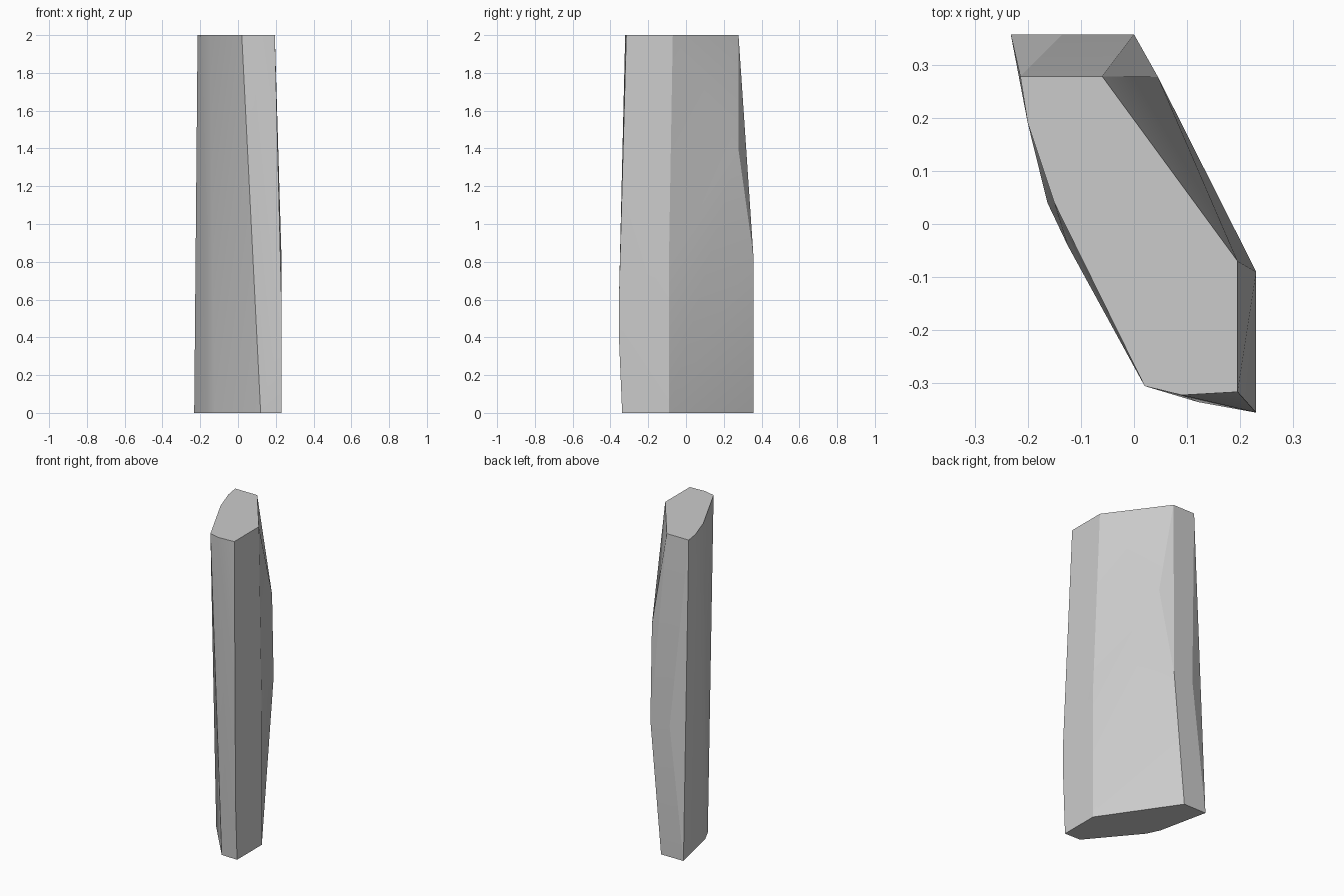
import bpy, bmesh, math

if "Cube" in bpy.data.objects:
    bpy.data.objects.remove(bpy.data.objects["Cube"])

# Horizontal outlines of the faceted slab: height -> (x, y) corners
sections = {
    0.0: [(-0.232, 0.357), (-0.075, 0.357), (0.23, -0.09), (0.23, -0.338),
          (0.12, -0.335), (-0.125, -0.04), (-0.163, 0.04)],
    0.4: [(0.23, -0.355)],
    0.6: [(0.23, -0.355)],
    0.83: [(-0.135, 0.357), (0.0, 0.357), (0.23, -0.09)],
    1.4: [(0.045, 0.277)],
    2.0: [(-0.214, 0.278), (-0.06, 0.278), (0.195, -0.07), (0.195, -0.316),
          (0.09, -0.322), (0.02, -0.305), (-0.15, 0.04), (-0.2, 0.19)],
}

# Stone slab as the hull of its outlines
bm = bmesh.new()
for z, corners in sections.items():
    for x, y in corners:
        bm.verts.new((x, y, z))
hull = bmesh.ops.convex_hull(bm, input=bm.verts[:])
loose = [v for v in bm.verts if not v.link_faces]
bmesh.ops.delete(bm, geom=loose, context='VERTS')
bmesh.ops.dissolve_limit(bm, angle_limit=math.radians(0.5),
                         verts=bm.verts[:], edges=bm.edges[:])
bmesh.ops.recalc_face_normals(bm, faces=bm.faces[:])
mesh = bpy.data.meshes.new("stone_slab")
bm.to_mesh(mesh)
bm.free()

slab = bpy.data.objects.new("stone_slab", mesh)
bpy.context.collection.objects.link(slab)
bpy.context.view_layer.objects.active = slab
slab.select_set(True)
bpy.ops.object.shade_smooth_by_angle(angle=math.radians(20))
